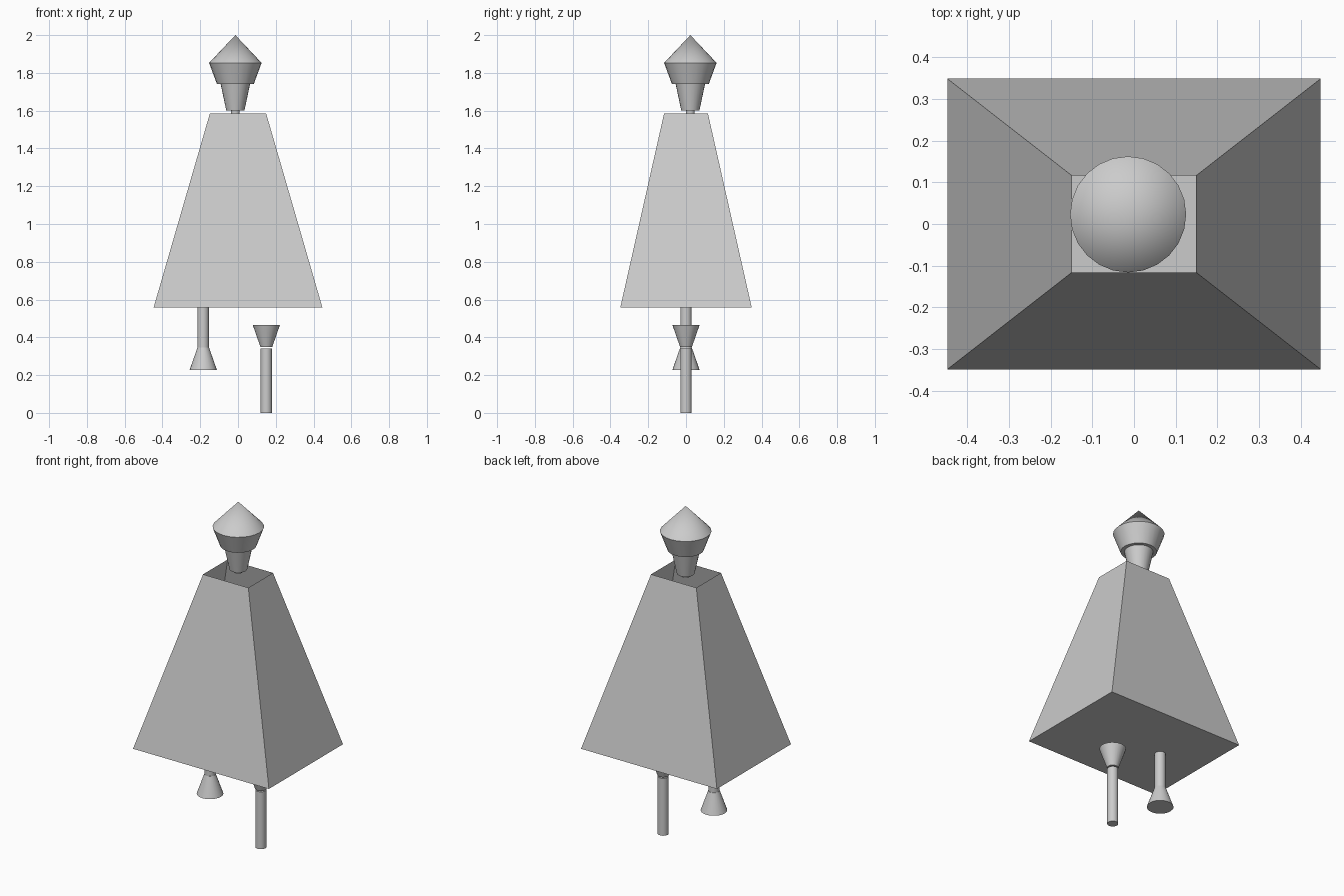
import bpy
import bmesh
from mathutils import Matrix

if "Cube" in bpy.data.objects:
    bpy.data.objects.remove(bpy.data.objects["Cube"])

SIDES = 24


def finish(name, bm):
    bmesh.ops.recalc_face_normals(bm, faces=bm.faces)
    mesh = bpy.data.meshes.new(name)
    bm.to_mesh(mesh)
    bm.free()
    obj = bpy.data.objects.new(name, mesh)
    bpy.context.collection.objects.link(obj)
    return obj


def round_part(name, x, y, z0, z1, r0, r1):
    """Capped cylinder or cone from z0 (radius r0) to z1 (radius r1)."""
    bm = bmesh.new()
    bmesh.ops.create_cone(bm, cap_ends=True, segments=SIDES, radius1=r0,
                          radius2=r1, depth=z1 - z0,
                          matrix=Matrix.Translation((x, y, (z0 + z1) / 2)))
    if r1 == 0:
        bmesh.ops.remove_doubles(bm, verts=bm.verts, dist=1e-5)
    obj = finish(name, bm)
    bpy.ops.object.select_all(action='DESELECT')
    obj.select_set(True)
    bpy.context.view_layer.objects.active = obj
    bpy.ops.object.shade_smooth_by_angle()
    return obj


# Flared body: closed below, open at the neck
bm = bmesh.new()
bmesh.ops.create_cube(bm, size=2)
bm.faces.ensure_lookup_table()
top = [f for f in bm.faces if f.normal.z > 0.5]
bmesh.ops.delete(bm, geom=top, context='FACES_ONLY')
for v in bm.verts:
    hx, hy, z = (0.149, 0.116, 1.585) if v.co.z > 0 else (0.447, 0.348, 0.557)
    v.co = (v.co.x * hx, v.co.y * hy, z)
bmesh.ops.recalc_face_normals(bm, faces=bm.faces)
finish("body", bm)

# Stacked head and hat
HX, HY = -0.014, 0.023
for name, z0, z1, r0, r1 in (
        ("neck", 1.583, 1.605, 0.023, 0.023),
        ("head", 1.60, 1.742, 0.048, 0.078),
        ("hat_brim", 1.742, 1.853, 0.098, 0.139),
        ("hat_tip", 1.853, 2.0, 0.139, 0.0)):
    round_part(name, HX, HY, z0, z1, r0, r1)

# Left leg reaches up into the body, with a flared foot
round_part("left_leg", -0.184, 0, 0.345, 0.685, 0.03, 0.03)
round_part("left_foot", -0.184, 0, 0.228, 0.345, 0.072, 0.031)

# Right leg is the same shape upside down
round_part("right_leg", 0.15, 0, 0.0, 0.341, 0.03, 0.03)
round_part("right_foot", 0.15, 0, 0.348, 0.466, 0.031, 0.072)
